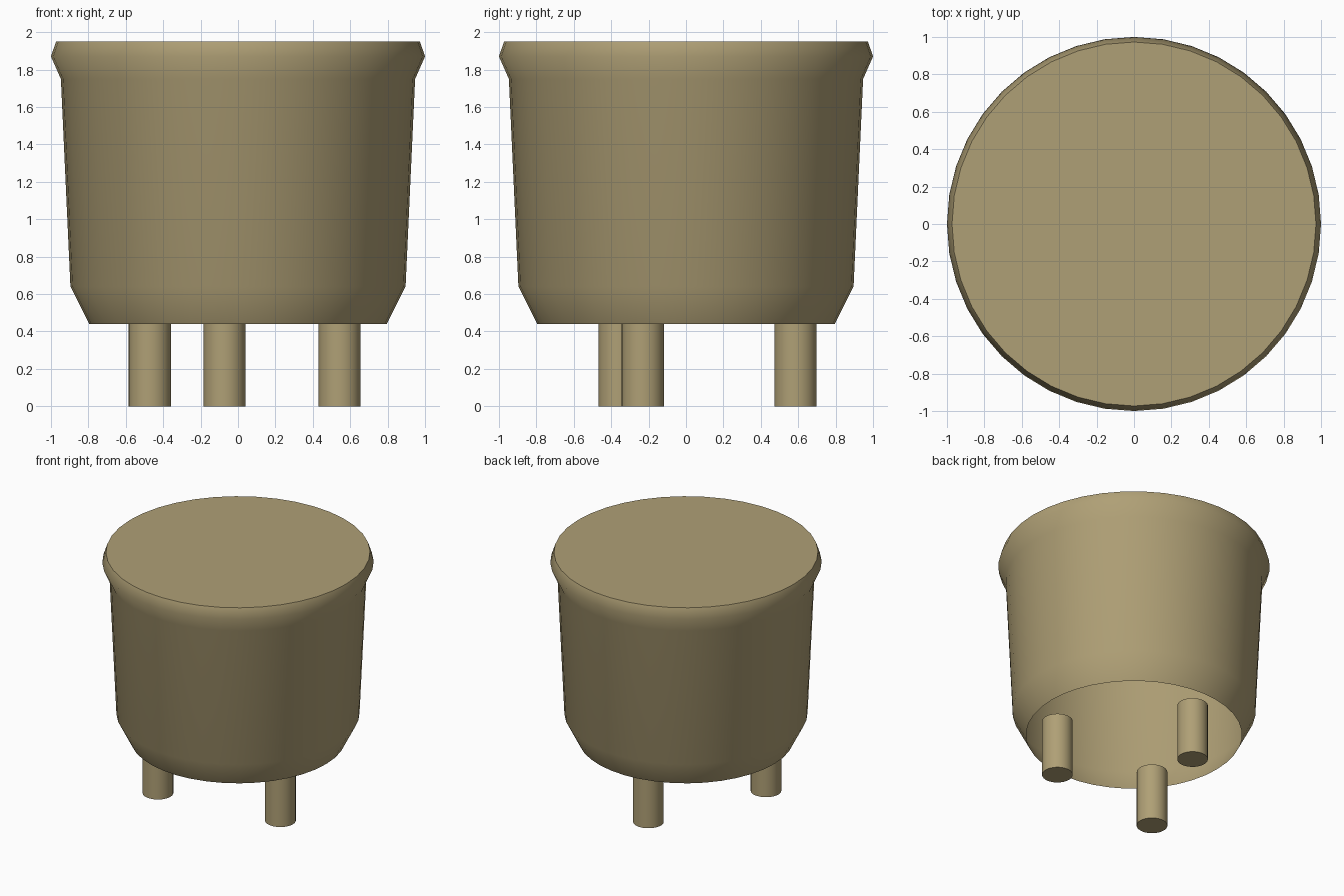
import bpy
import bmesh
import math

cube = bpy.data.objects.get("Cube")
if cube:
    bpy.data.objects.remove(cube, do_unlink=True)

# Single khaki material
khaki = bpy.data.materials.new("khaki")
khaki.use_nodes = True
colour = (0.43, 0.35, 0.18, 1)
khaki.diffuse_color = colour
khaki.node_tree.nodes["Principled BSDF"].inputs["Base Color"].default_value = colour


def turned_part(name, profile, sides, centre=(0, 0), cap_bottom=True):
    """Stack rings from (radius, height) pairs, bottom to top, and cap the ends."""
    bm = bmesh.new()
    rings = []
    for radius, z in profile:
        angles = [math.tau * i / sides for i in range(sides)]
        rings.append([bm.verts.new((radius * math.cos(a), radius * math.sin(a), z))
                      for a in angles])
    for low, high in zip(rings, rings[1:]):
        for i in range(sides):
            j = (i + 1) % sides
            bm.faces.new((low[i], low[j], high[j], high[i]))
    bm.faces.new(rings[-1])
    if cap_bottom:
        bm.faces.new(rings[0][::-1])
    mesh = bpy.data.meshes.new(name)
    bm.to_mesh(mesh)
    bm.free()
    mesh.materials.append(khaki)
    obj = bpy.data.objects.new(name, mesh)
    obj.location = (*centre, 0)
    bpy.context.collection.objects.link(obj)
    bpy.ops.object.select_all(action="DESELECT")
    obj.select_set(True)
    bpy.context.view_layer.objects.active = obj
    bpy.ops.object.shade_smooth_by_angle(angle=math.radians(50))
    return obj


# Tapered shell with a flared rim and flat lid, open underneath
turned_part("body_shell",
            [(0.795, 0.44), (0.896, 0.64), (0.947, 1.75), (1.0, 1.87), (0.973, 1.95)],
            40, cap_bottom=False)

# Three round pins, evenly spaced on a circle
for i, name in enumerate(("back_pin", "right_pin", "left_pin")):
    angle = math.radians(97 + 120 * i)
    turned_part(name, [(0.113, 0), (0.113, 0.455)], 32,
                (0.59 * math.cos(angle), 0.59 * math.sin(angle)))
